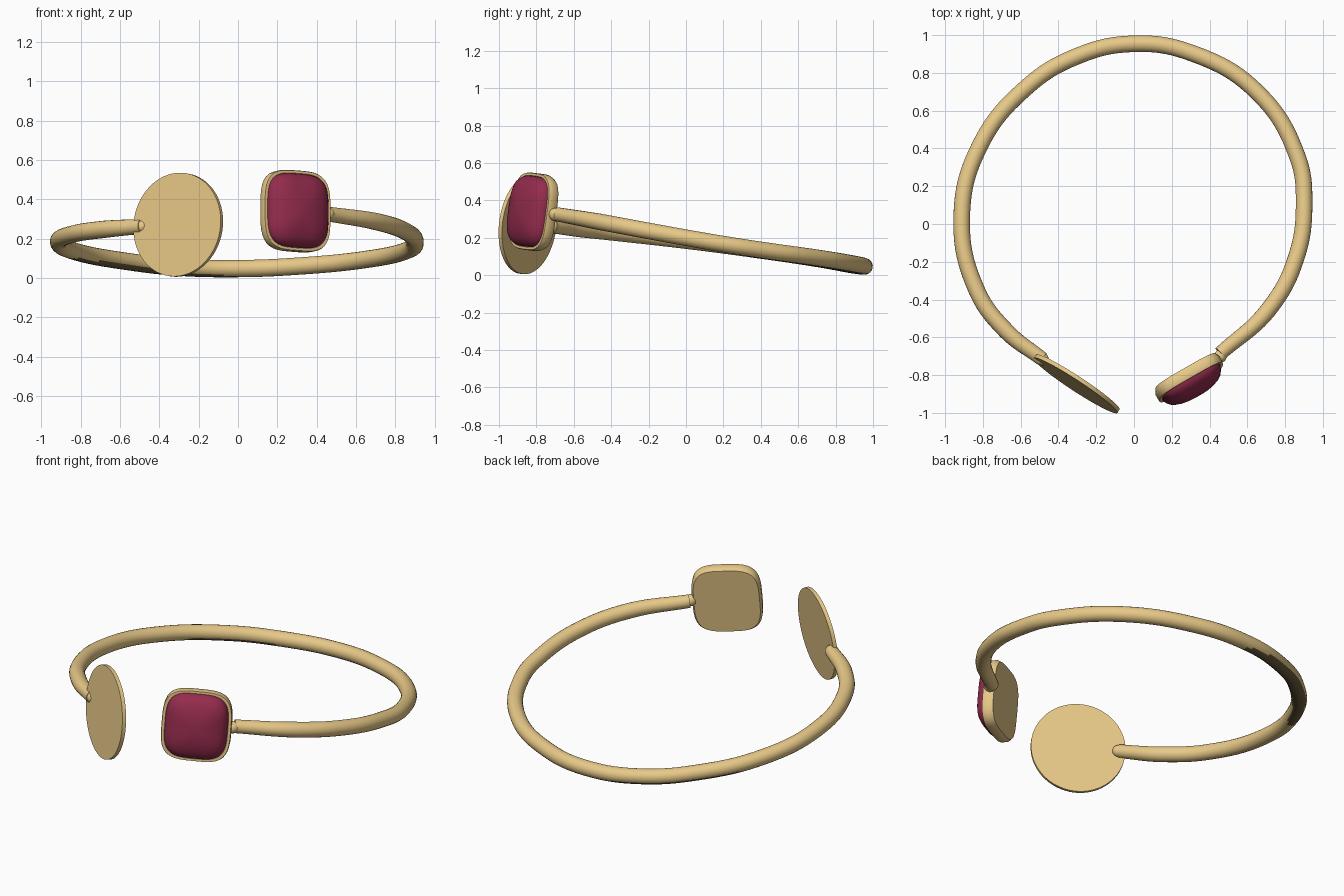
import bpy, bmesh
from math import radians, degrees, atan2, cos, sin, pi
from mathutils import Matrix, Vector

cube = bpy.data.objects.get("Cube")
if cube:
    bpy.data.objects.remove(cube, do_unlink=True)


def material(name, rgb, rough):
    m = bpy.data.materials.new(name)
    m.use_nodes = True
    m.diffuse_color = (*rgb, 1)
    node = m.node_tree.nodes["Principled BSDF"]
    node.inputs["Base Color"].default_value = (*rgb, 1)
    node.inputs["Roughness"].default_value = rough
    return m


gold = material("warm gold", (0.80, 0.58, 0.245), 0.4)
tarnish = material("dark tarnish", (0.14, 0.10, 0.045), 0.5)
red = material("deep red", (0.30, 0.025, 0.075), 0.3)


def facing(center, yaw, pitch=-7.5):
    """Local +z becomes a forward normal, turned by yaw, then pitched with the band."""
    return (Matrix.Translation(center) @ Matrix.Rotation(radians(pitch), 4, 'X')
            @ Matrix.Rotation(radians(yaw), 4, 'Z')
            @ Matrix.Rotation(radians(90), 4, 'X'))


def finish(obj, mat, angle):
    obj.data.materials.clear()
    obj.data.materials.append(mat)
    bpy.ops.object.select_all(action='DESELECT')
    obj.select_set(True)
    bpy.context.view_layer.objects.active = obj
    bpy.ops.object.shade_smooth_by_angle(angle=radians(angle))


def cushion(name, rings, power, matrix, mat, sides=64):
    """Loft rounded-square rings given as (half width, half height, depth)."""
    bm = bmesh.new()
    loops = []
    for w, h, d in rings:
        loop = []
        for i in range(sides):
            c, s = cos(2 * pi * i / sides), sin(2 * pi * i / sides)
            r = (abs(c) ** power + abs(s) ** power) ** (-1 / power)
            loop.append(bm.verts.new((w * r * c, h * r * s, d)))
        loops.append(loop)
    for a, b in zip(loops, loops[1:]):
        for i in range(sides):
            j = (i + 1) % sides
            bm.faces.new((a[i], a[j], b[j], b[i]))
    bm.faces.new(loops[0][::-1])
    bm.faces.new(loops[-1])
    bm.transform(matrix)
    mesh = bpy.data.meshes.new(name)
    bm.to_mesh(mesh)
    bm.free()
    obj = bpy.data.objects.new(name, mesh)
    bpy.context.collection.objects.link(obj)
    finish(obj, mat, 40)


# Open band: (angle, distance from centre, height) along the wrist loop
path = [(237.5, .895, .262), (222, .905, .247), (205, .915, .224), (180, .907, .18),
        (155, .893, .13), (130, .886, .085), (110, .898, .055), (90, .914, .047),
        (70, .919, .06), (45, .93, .094), (20, .926, .142), (5, .909, .18),
        (-15, .89, .235), (-35, .87, .285), (-57.5, .86, .325)]
points = [Vector((r * cos(radians(a)) - .005, r * sin(radians(a)) + .04, z))
          for a, r, z in path]
curve = bpy.data.curves.new("band", 'CURVE')
curve.dimensions = '3D'
curve.bevel_depth = 0.044
curve.bevel_resolution = 8
curve.resolution_u = 10
curve.use_fill_caps = True
spline = curve.splines.new('BEZIER')
spline.bezier_points.add(len(points) - 1)
for i, (bp, p) in enumerate(zip(spline.bezier_points, points)):
    bp.co = p
    bp.handle_left_type = bp.handle_right_type = 'AUTO'
    bp.radius = 0.86 if i in (0, len(points) - 1) else 1
band = bpy.data.objects.new("band", curve)
bpy.context.collection.objects.link(band)
bpy.ops.object.select_all(action='DESELECT')
band.select_set(True)
bpy.context.view_layer.objects.active = band
bpy.ops.object.convert(target='MESH')
band = bpy.context.object
finish(band, gold, 50)

# Tarnished strip under the back right of the band, narrowing at its ends
band.data.materials.append(tarnish)
for face in band.data.polygons:
    turn = degrees(atan2(face.center.y - .04, face.center.x))
    reach = 1 - ((turn - 126) / 36) ** 2
    if reach > 0 and face.normal.z < -1 + .5 * reach ** .5:
        face.material_index = 1

# Solder beads where the band meets the two end pieces
for name, loc in (("right_bead", points[0]),
                  ("left_bead", points[-1] + Vector((0, -.015, 0)))):
    bpy.ops.mesh.primitive_uv_sphere_add(segments=20, ring_count=12,
                                         radius=0.034, location=loc)
    bead = bpy.context.object
    bead.name = name
    finish(bead, gold, 60)

# Flat round disc on the right end
cushion("disc", [(.265, .265, -.011), (.265, .265, .011)], 2,
        facing((-.304, -.846, .27), -33), gold)

# Cushion-shaped setting on the left end, with a recessed lip
place = facing((.273, -.785, .335), 30)
cushion("setting", [(.184, .196, 0), (.195, .207, .02), (.195, .207, .054),
                    (.192, .204, .062), (.177, .191, .062), (.173, .187, .045)],
        3.6, place, gold)

# Domed stone
dome = [(1, .04), (1, .064), (.97, .08), (.9, .098), (.78, .113),
        (.6, .126), (.4, .135), (.2, .14), (.04, .142)]
cushion("stone", [(.175 * s, .189 * s, d) for s, d in dome], 3.6, place, red)
